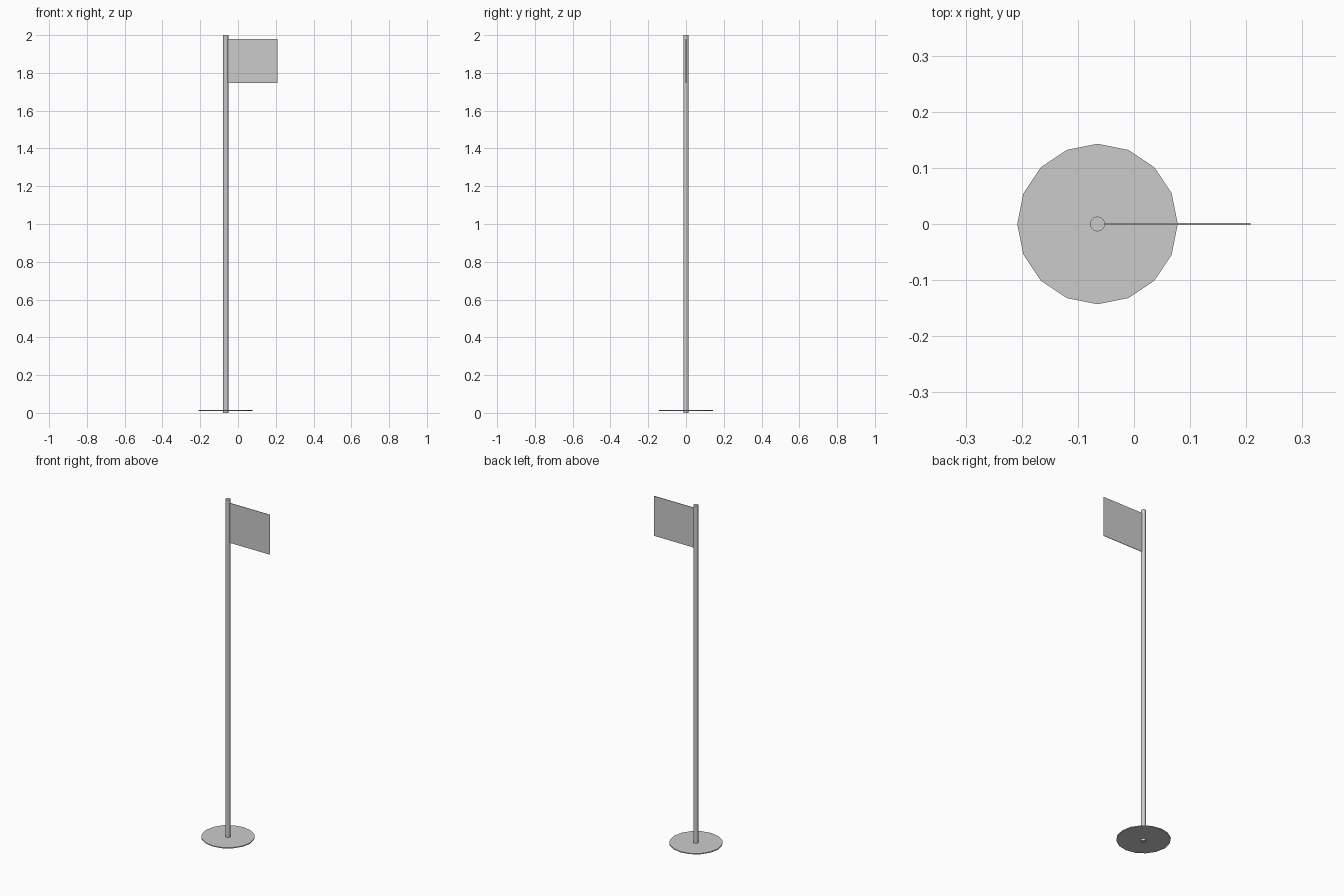
import bpy

if "Cube" in bpy.data.objects:
    bpy.data.objects.remove(bpy.data.objects["Cube"])

POLE_X = -0.065


def cylinder(name, sides, radius, z0, z1):
    bpy.ops.mesh.primitive_cylinder_add(
        vertices=sides, radius=radius, depth=z1 - z0,
        location=(POLE_X, 0, (z0 + z1) / 2))
    bpy.context.object.name = name


def box(name, x0, x1, thickness, z0, z1):
    bpy.ops.mesh.primitive_cube_add(size=1, location=((x0 + x1) / 2, 0, (z0 + z1) / 2))
    ob = bpy.context.object
    ob.name = name
    ob.scale = (x1 - x0, thickness, z1 - z0)
    bpy.ops.object.transform_apply(location=False, rotation=False, scale=True)


# Tall pole, poking slightly below the base disc
cylinder("pole", 12, 0.0135, 0.0, 2.0)

# Thin round base
cylinder("base_disc", 16, 0.143, 0.011, 0.016)

# Flat rectangular flag
box("flag", POLE_X + 0.011, 0.208, 0.003, 1.746, 1.98)
